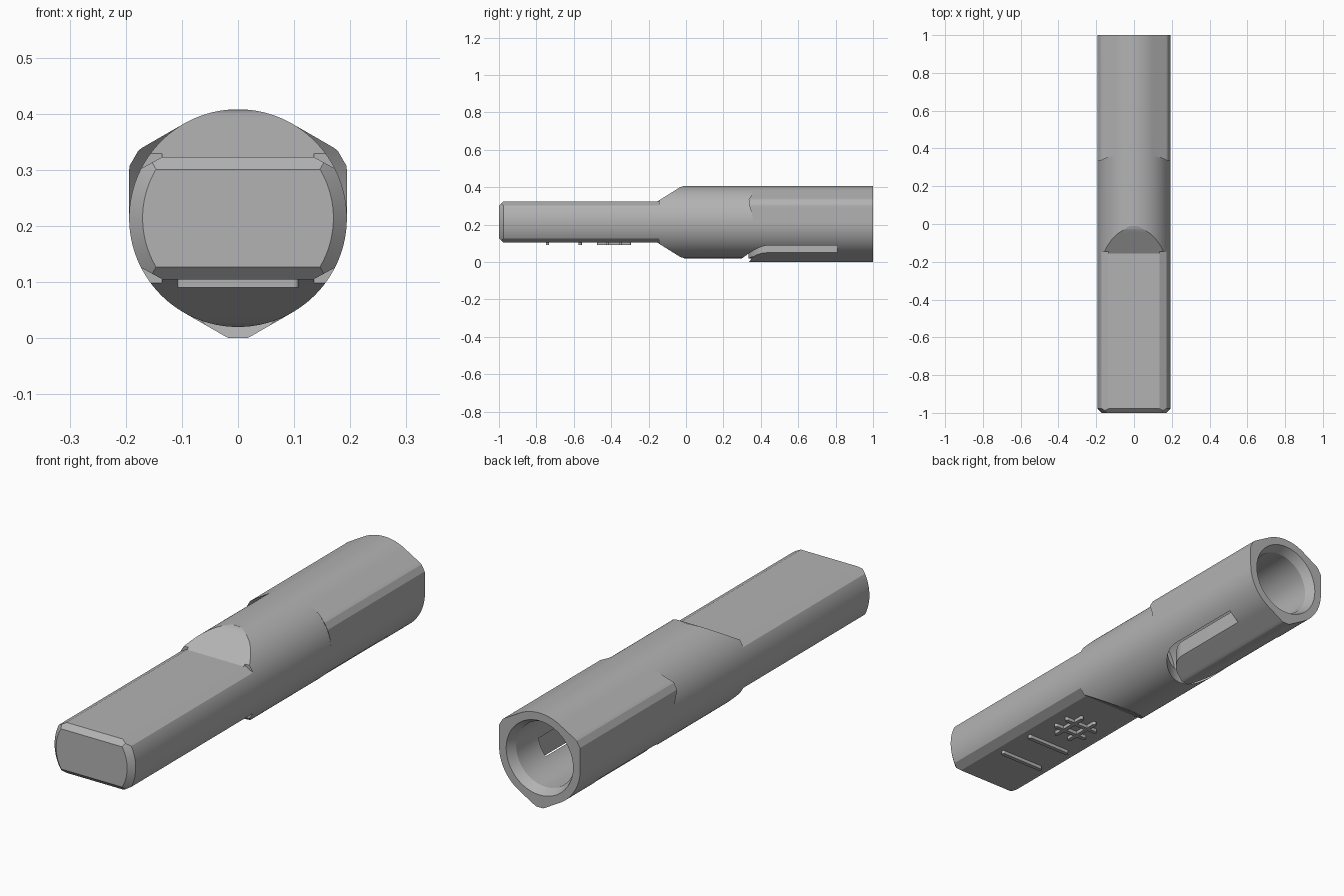
import bpy, bmesh, math
from mathutils import Vector

if "Cube" in bpy.data.objects:
    bpy.data.objects.remove(bpy.data.objects["Cube"])

R, CZ = 0.194, 0.214          # barrel radius and axis height
H = 0.109                     # half thickness of the flat grip
SEG = 180

grey = bpy.data.materials.new("plain grey")
grey.diffuse_color = (0.45, 0.45, 0.45, 1)
grey.use_nodes = True
grey.node_tree.nodes["Principled BSDF"].inputs["Base Color"].default_value = grey.diffuse_color


def make(name, bm):
    bmesh.ops.recalc_face_normals(bm, faces=bm.faces)
    me = bpy.data.meshes.new(name)
    bm.to_mesh(me)
    bm.free()
    ob = bpy.data.objects.new(name, me)
    bpy.context.collection.objects.link(ob)
    me.materials.append(grey)
    return ob


def prism(name, pts, offset):
    """Closed polygon swept along a vector."""
    bm = bmesh.new()
    f = bm.faces.new([bm.verts.new(p) for p in pts])
    ext = bmesh.ops.extrude_face_region(bm, geom=[f])
    bmesh.ops.translate(bm, vec=Vector(offset),
                        verts=[v for v in ext["geom"] if isinstance(v, bmesh.types.BMVert)])
    return make(name, bm)


def boolean(target, tool, op):
    m = target.modifiers.new(op, "BOOLEAN")
    m.operation, m.object, m.solver = op, tool, "EXACT"
    bpy.context.view_layer.objects.active = target
    bpy.ops.object.modifier_apply(modifier=m.name)
    bpy.data.objects.remove(tool)


def lobed(a):
    """Barrel radius with three truncated tangent ridges, 120 degrees apart."""
    d = (math.degrees(a) - 30 + 60) % 120 - 60
    if abs(d) >= 30:
        return R
    return min(R / math.cos(math.radians(30 - abs(d))), 0.214 / math.cos(math.radians(d)))


# Barrel: rings from the grip end, over the ridges and back down the bore
def const(r, y):
    return lambda a: (r, y)


rings = [const(R - 0.024, -1), const(R, -0.976), const(R, 0.358),
         lambda a: (lobed(a), 0.358 - 1.1 * (lobed(a) - R)),   # undercut ridge ends
         lambda a: (lobed(a), 1),
         const(0.16, 1), const(0.14, 0.96), const(0.14, 0.1)]
bm = bmesh.new()
loops = []
for ring in rings:
    loop = []
    for i in range(SEG):
        a = 2 * math.pi * i / SEG
        r, y = ring(a)
        loop.append(bm.verts.new((r * math.cos(a), y, CZ + r * math.sin(a))))
    loops.append(loop)
for A, B in zip(loops, loops[1:]):
    for i in range(SEG):
        j = (i + 1) % SEG
        bm.faces.new((A[i], A[j], B[j], B[i]))
bm.faces.new(loops[0])
bm.faces.new(loops[-1])
bmesh.ops.remove_doubles(bm, verts=bm.verts, dist=1e-5)
barrel = make("barrel_and_grip", bm)

# Side outline that flattens the grip and ramps up to the barrel
top = [(-1.02, H - 0.042), (-0.978, H), (-0.155, H), (-0.045, 0.178),
       (-0.03, 0.187), (-0.01, 0.193), (0.02, 0.3), (1.1, 0.3)]
outline = top + [(y, -z) for y, z in reversed(top)]
boolean(barrel, prism("grip_outline", [(-0.4, y, CZ + z) for y, z in outline], (0.8, 0, 0)),
        "INTERSECT")

# Long edge chamfers of the grip
for sx in (1, -1):
    for sz in (1, -1):
        wedge = [(0.135, H), (0.215, H - 0.044), (0.25, 0.2), (0.135, 0.2)]
        boolean(barrel, prism("edge_chamfer", [(sx * x, -1.1, CZ + sz * z) for x, z in wedge],
                              (0, 0.955, 0)), "DIFFERENCE")

# U-shaped slot that frees the spring tongue below
def arch(r, cy):
    arc = [(r * math.cos(math.pi * (1 + i / 32)), cy + r * math.sin(math.pi * (1 + i / 32)))
           for i in range(33)]
    return [(-r, 0.81)] + arc + [(r, 0.81)]


slot = arch(0.149, 0.449) + arch(0.104, 0.439)[::-1]
boolean(barrel, prism("tongue_slot", [(x, y, -0.1) for x, y in slot], (0, 0, 0.29)), "DIFFERENCE")

# Raised round-ended ribs under the grip
def rib(name, x, y, length, along_x):
    w, h = 0.009, length / 2 - 0.009
    pts = []
    for i in range(16):
        a = 2 * math.pi * (i + 0.5) / 16
        u = w * math.cos(a) + (h if math.cos(a) > 0 else -h)
        v = w * math.sin(a)
        pts.append((x + u, y + v, 0.09) if along_x else (x + v, y + u, 0.09))
    return prism(name, pts, (0, 0, 0.03))


ribs = [rib("grip_rib", 0, y, 0.216, True) for y in (-0.74, -0.565)]
ribs += [rib("cross_rib", 0, y, 0.17, True) for y in (-0.42, -0.35)]
ribs += [rib("cross_rib", x, -0.385, 0.18, False) for x in (-0.035, 0.035)]

# Smooth shading with sharp edges kept
bpy.ops.object.select_all(action="DESELECT")
for ob in [barrel] + ribs:
    ob.select_set(True)
bpy.context.view_layer.objects.active = barrel
bpy.ops.object.shade_smooth_by_angle(angle=math.radians(15))
